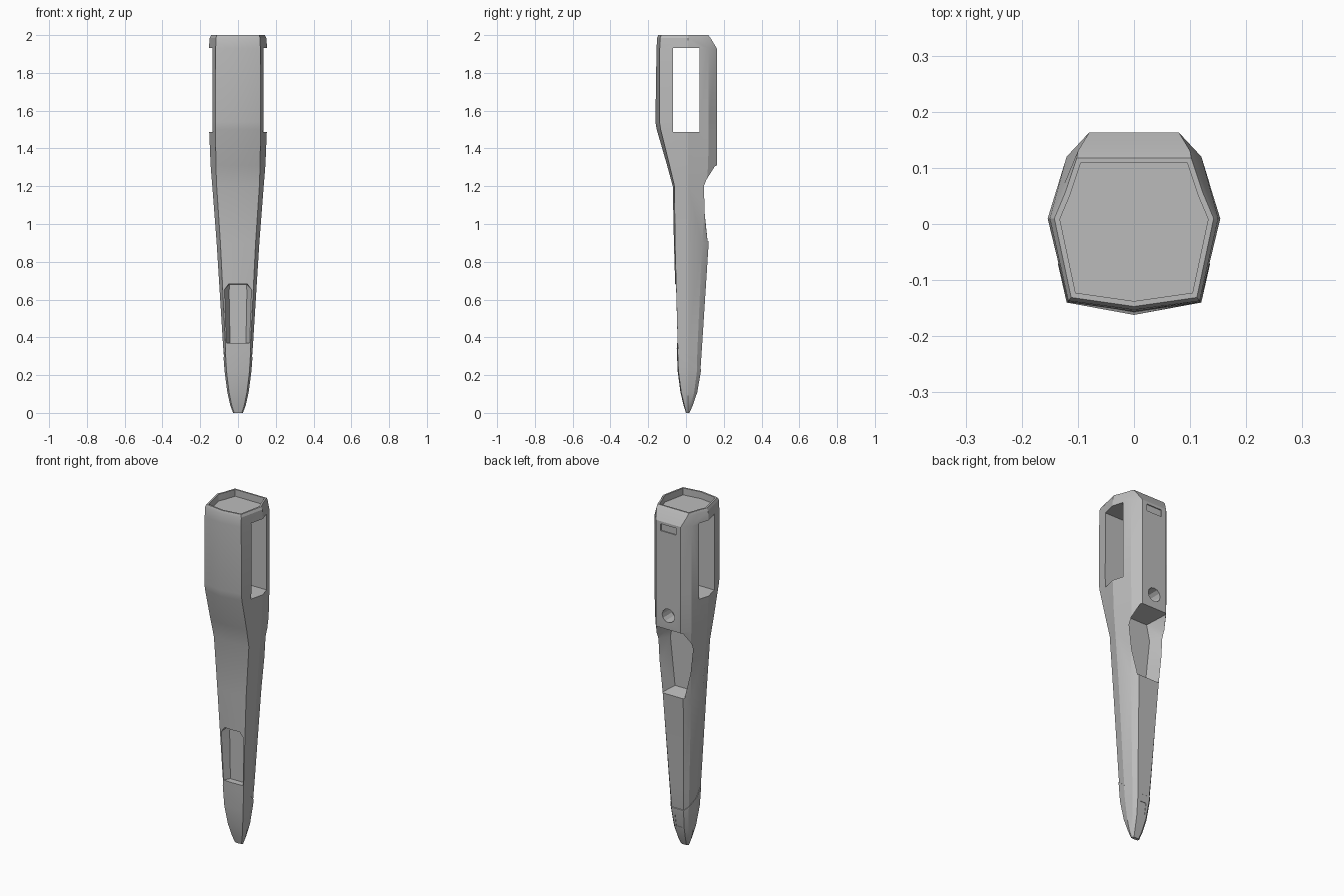
import bpy, bmesh, math
from mathutils import Vector

if "Cube" in bpy.data.objects:
    bpy.data.objects.remove(bpy.data.objects["Cube"], do_unlink=True)

grey = bpy.data.materials.new("plain_grey")
grey.use_nodes = True
grey.diffuse_color = (0.5, 0.5, 0.5, 1)
grey.node_tree.nodes["Principled BSDF"].inputs["Base Color"].default_value = (0.5, 0.5, 0.5, 1)


def add_object(name, bm):
    bmesh.ops.recalc_face_normals(bm, faces=bm.faces)
    mesh = bpy.data.meshes.new(name)
    bm.to_mesh(mesh)
    bm.free()
    mesh.materials.append(grey)
    obj = bpy.data.objects.new(name, mesh)
    bpy.context.collection.objects.link(obj)
    return obj


def ring(z, front, corner_y, corner_x, side, back1_x, back1_y, back2_x, back):
    """Nine-sided symmetrical section."""
    half = [(corner_x, corner_y), (side, 0.01), (back1_x, back1_y), (back2_x, back)]
    outline = [(0, front)] + half + [(-x, y) for x, y in reversed(half)]
    return [Vector((x, y, z)) for x, y in outline]


def loft(rings):
    bm = bmesh.new()
    rows = [[bm.verts.new(p) for p in r] for r in rings]
    n = len(rows[0])
    for a, b in zip(rows, rows[1:]):
        for i in range(n):
            j = (i + 1) % n
            bm.faces.new((a[i], a[j], b[j], b[i]))
    bm.faces.new(rows[0])
    bm.faces.new(rows[-1])
    return bm


def hull(points):
    bm = bmesh.new()
    for p in points:
        bm.verts.new(p)
    bmesh.ops.convex_hull(bm, input=bm.verts)
    bmesh.ops.dissolve_limit(bm, angle_limit=0.01, verts=bm.verts, edges=bm.edges)
    return bm


def box(x, y0, y1, z0, z1):
    return hull([(sx, y, z) for sx in (-x, x) for y in (y0, y1) for z in (z0, z1)])


def pocket(outer_y, outer, inner_y, inner):
    """Tapered recess from mirrored (x, z) outlines."""
    return hull([(s * x, y, z) for y, pts in ((outer_y, outer), (inner_y, inner))
                 for x, z in pts for s in (-1, 1)])


def carve(obj, cutters):
    for bm in cutters:
        cutter = add_object("cutter", bm)
        cutter.hide_render = True
        mod = obj.modifiers.new("cut", "BOOLEAN")
        mod.operation = "DIFFERENCE"
        mod.solver = "EXACT"
        mod.object = cutter
        bpy.context.view_layer.update()
        graph = bpy.context.evaluated_depsgraph_get()
        mesh = bpy.data.meshes.new_from_object(obj.evaluated_get(graph))
        obj.modifiers.clear()
        obj.data = mesh
        bpy.data.objects.remove(cutter, do_unlink=True)


# Tapering sections from the tip to the rim
sections = [
    ring(0.0, 0.0, 0.002, 0.02, 0.025, 0.02, 0.014, 0.015, 0.018),
    ring(0.04, -0.012, -0.008, 0.032, 0.04, 0.033, 0.026, 0.022, 0.035),
    ring(0.11, -0.028, -0.024, 0.046, 0.055, 0.046, 0.042, 0.03, 0.058),
    ring(0.22, -0.042, -0.038, 0.059, 0.069, 0.056, 0.056, 0.038, 0.076),
    ring(0.37, -0.048, -0.044, 0.067, 0.08, 0.065, 0.062, 0.045, 0.086),
    ring(0.9, -0.064, -0.058, 0.093, 0.113, 0.092, 0.085, 0.066, 0.12),
    ring(1.2, -0.07, -0.061, 0.113, 0.136, 0.108, 0.108, 0.076, 0.148),
    ring(1.31, -0.1, -0.087, 0.117, 0.145, 0.116, 0.117, 0.08, 0.163),
    ring(1.5, -0.155, -0.134, 0.119, 0.153, 0.12, 0.12, 0.08, 0.163),
    ring(1.54, -0.162, -0.14, 0.12, 0.154, 0.12, 0.12, 0.08, 0.163),
    ring(1.93, -0.156, -0.139, 0.118, 0.154, 0.12, 0.12, 0.08, 0.163),
    ring(1.985, -0.153, -0.137, 0.117, 0.15, 0.125, 0.07, 0.1, 0.13),
    ring(2.0, -0.147, -0.131, 0.112, 0.142, 0.123, 0.055, 0.102, 0.118),
]
body = add_object("body", loft(sections))

# Rim recess, side window, button hole and the two pockets
rim = [Vector((p.x * 0.93, -0.01 + (p.y + 0.01) * 0.93, 0)) for p in sections[-1]]
recess = loft([[p + Vector((0, 0, z)) for p in rim] for z in (1.96, 2.05)])
hole = hull([(0.04 * math.cos(a), y, 1.39 + 0.04 * math.sin(a))
             for a in [math.tau * i / 12 for i in range(12)] for y in (0.08, 0.2)])
back_pocket = pocket(0.17, [(0.09, 1.31), (0.15, 1.2), (0.085, 0.9)],
                     0.03, [(0.06, 1.29), (0.08, 1.2), (0.05, 0.92)])
front_pocket = pocket(-0.075, [(0.05, 0.685), (0.085, 0.64), (0.08, 0.37)],
                      -0.01, [(0.045, 0.68), (0.047, 0.64), (0.042, 0.37)])
carve(body, [recess, box(0.3, -0.07, 0.072, 1.488, 1.932), hole, back_pocket,
             front_pocket, box(0.05, 0.157, 0.2, 1.875, 1.915)])

# Tip cap, slightly proud of the body along a sloping seam
bm = loft(sections[:6])
cut = bmesh.ops.bisect_plane(bm, geom=bm.verts[:] + bm.edges[:] + bm.faces[:],
                             plane_co=(0, 0, 0.3), plane_no=(0, 0.9, 1), clear_outer=True)
bmesh.ops.holes_fill(bm, edges=[e for e in bm.edges if e.is_boundary])
for v in bm.verts:
    v.co.x *= 1.03
    v.co.y = 0.01 + (v.co.y - 0.01) * 1.04
tip = add_object("tip_cap", bm)
carve(tip, [box(0.02, 0.058, 0.12, 0.12, 0.19)])

for obj in (body, tip):
    bpy.ops.object.select_all(action="DESELECT")
    obj.select_set(True)
    bpy.context.view_layer.objects.active = obj
    bpy.ops.object.shade_smooth_by_angle(angle=math.radians(22))
